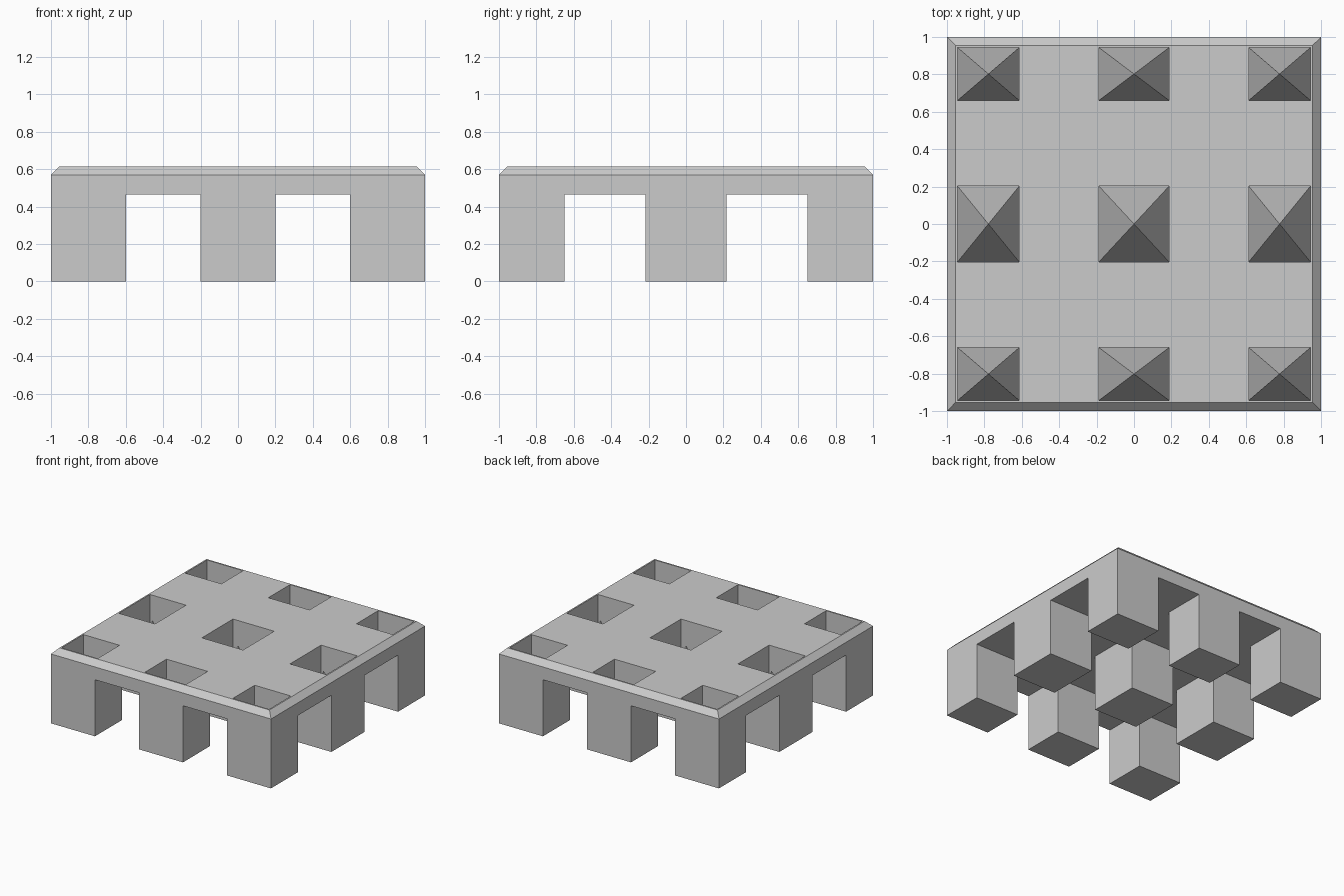
import bpy, bmesh

if "Cube" in bpy.data.objects:
    bpy.data.objects.remove(bpy.data.objects["Cube"])

TOP, SHOULDER, UNDERSIDE = 0.615, 0.57, 0.465
FLOOR, APEX = 0.015, 0.525


def add_box(bm, x0, x1, y0, y1, z0, z1):
    """Add a box and return its bottom face."""
    lo = [bm.verts.new((x, y, z0)) for x, y in ((x0, y0), (x1, y0), (x1, y1), (x0, y1))]
    bottom = bm.faces.new(lo[::-1])
    hi = [bm.verts.new((v.co.x, v.co.y, z1)) for v in lo]
    bm.faces.new(hi)
    for i in range(4):
        j = (i + 1) % 4
        bm.faces.new((lo[i], lo[j], hi[j], hi[i]))
    return bottom


def finish(bm, name):
    bmesh.ops.recalc_face_normals(bm, faces=bm.faces)
    mesh = bpy.data.meshes.new(name)
    bm.to_mesh(mesh)
    bm.free()
    obj = bpy.data.objects.new(name, mesh)
    bpy.context.collection.objects.link(obj)
    return obj


# Pallet body: full block with a chamfered top rim
bm = bmesh.new()
add_box(bm, -1, 1, -1, 1, 0, TOP)
rim = [e for e in bm.edges if all(v.co.z > 0.1 for v in e.verts)]
bmesh.ops.bevel(bm, geom=rim, offset=TOP - SHOULDER, segments=1, affect='EDGES')
pallet = finish(bm, "pallet")

# Fork channels in both directions, leaving nine feet
bm = bmesh.new()
for a, b in ((-0.6, -0.2), (0.2, 0.6)):
    add_box(bm, a, b, -1.2, 1.2, -0.2, UNDERSIDE)
channels_y = finish(bm, "channels_front_to_back")

bm = bmesh.new()
for a, b in ((-0.65, -0.216), (0.216, 0.65)):
    add_box(bm, -1.2, 1.2, a, b, -0.2, UNDERSIDE)
channels_x = finish(bm, "channels_side_to_side")

# Pits in the deck, each with a steep pyramid rising from its floor
bm = bmesh.new()
for x0, x1 in ((-0.943, -0.614), (-0.187, 0.187), (0.614, 0.943)):
    for y0, y1 in ((-0.943, -0.661), (-0.202, 0.202), (0.661, 0.943)):
        bottom = add_box(bm, x0, x1, y0, y1, FLOOR, TOP + 0.2)
        peak = bmesh.ops.poke(bm, faces=[bottom])["verts"][0]
        peak.co.z = APEX
pits = finish(bm, "foot_pits")

# Cut everything out of the body
for cutter in (channels_y, channels_x, pits):
    cutter.hide_render = True
    cutter.hide_set(True)
    mod = pallet.modifiers.new(cutter.name, 'BOOLEAN')
    mod.operation = 'DIFFERENCE'
    mod.solver = 'EXACT'
    mod.object = cutter
